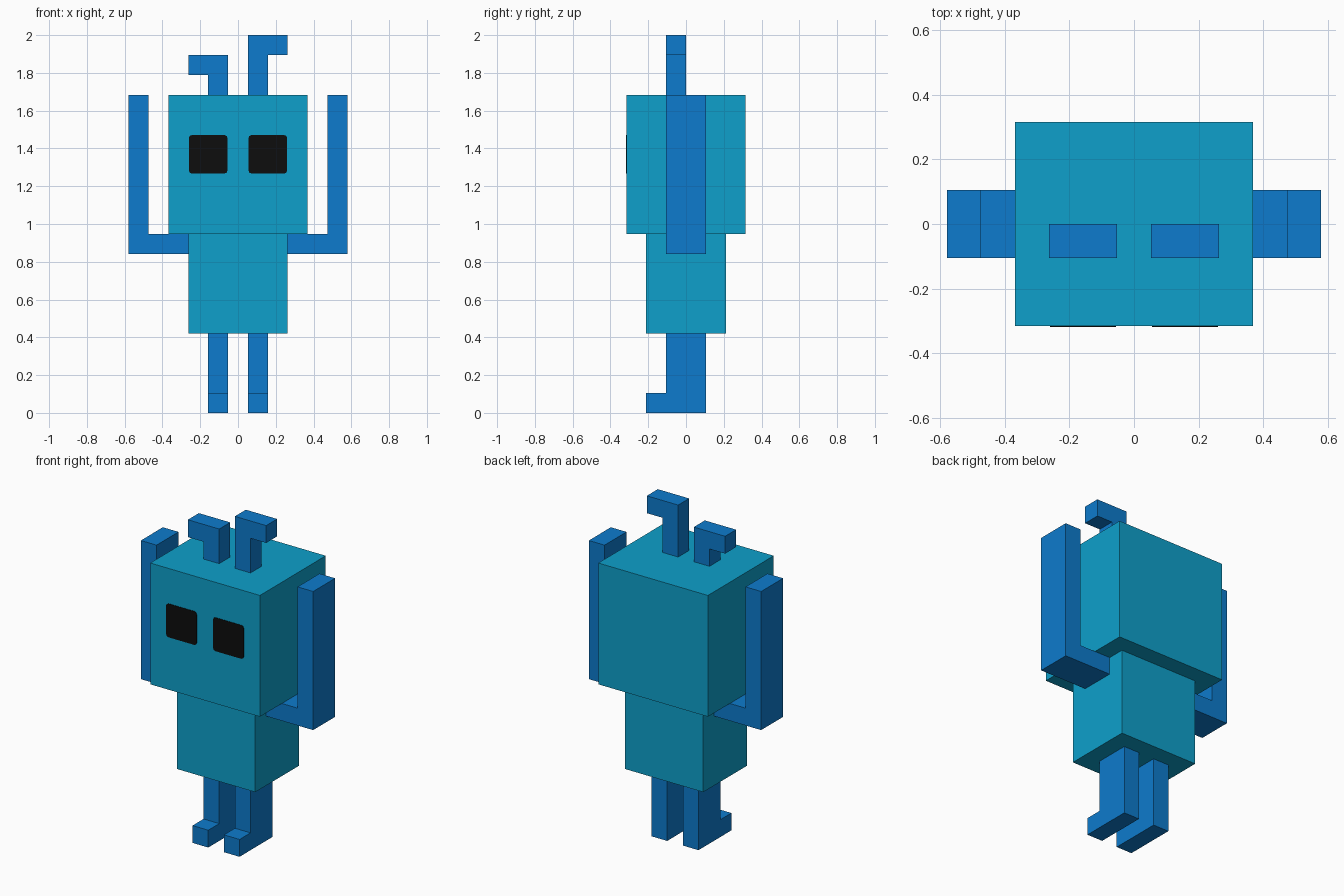
import bpy, bmesh
from mathutils import Vector

if "Cube" in bpy.data.objects:
    bpy.data.objects.remove(bpy.data.objects["Cube"])

U = 2 / 19  # the model sits on a grid 19 units tall


def material(name, rgb):
    m = bpy.data.materials.new(name)
    m.diffuse_color = (*rgb, 1)
    m.use_nodes = True
    m.node_tree.nodes["Principled BSDF"].inputs["Base Color"].default_value = m.diffuse_color
    return m


TEAL = material("teal", (0.0044, 0.352, 0.597))
BLUE = material("blue", (0.004, 0.198, 0.610))
BLACK = material("black", (0.004, 0.004, 0.004))


def finish(name, bm, mat):
    bmesh.ops.recalc_face_normals(bm, faces=bm.faces)
    me = bpy.data.meshes.new(name)
    bm.to_mesh(me)
    bm.free()
    me.materials.append(mat)
    ob = bpy.data.objects.new(name, me)
    bpy.context.collection.objects.link(ob)
    return ob


def box(name, lo, hi, mat, round_corners=0):
    """Box between two corners in grid units; optionally round the edges along y."""
    lo, hi = Vector(lo) * U, Vector(hi) * U
    bm = bmesh.new()
    bmesh.ops.create_cube(bm, size=1)
    for v in bm.verts:
        v.co = (lo + hi) / 2 + v.co * (hi - lo)
    if round_corners:
        edges = [e for e in bm.edges
                 if abs(e.verts[0].co.y - e.verts[1].co.y) > 1e-5]
        bmesh.ops.bevel(bm, geom=edges, offset=round_corners, segments=2,
                        profile=0.5, affect='EDGES')
    return finish(name, bm, mat)


def prism(name, profile, axis, start, end, mat):
    """Extrude a profile (x,z for axis 'y'; y,z for axis 'x') in grid units."""
    place = (lambda a, b: (a, start, b)) if axis == 'y' else (lambda a, b: (start, a, b))
    bm = bmesh.new()
    face = bm.faces.new([bm.verts.new(Vector(place(a, b)) * U) for a, b in profile])
    moved = bmesh.ops.extrude_face_region(bm, geom=[face])["geom"]
    shift = Vector((0, end - start, 0) if axis == 'y' else (end - start, 0, 0)) * U
    bmesh.ops.translate(bm, vec=shift,
                        verts=[g for g in moved if isinstance(g, bmesh.types.BMVert)])
    return finish(name, bm, mat)


# Head and body
box("head", (-3.5, -3, 9), (3.5, 3, 16), TEAL)
box("body", (-2.5, -2, 4), (2.5, 2, 9), TEAL)

for side, s, top in (("left", -1, 18), ("right", 1, 19)):
    # Raised L-shaped arm
    arm = [(2.5, 8), (5.5, 8), (5.5, 16), (4.5, 16), (4.5, 9), (2.5, 9)]
    prism(side + "_arm", [(s * x, z) for x, z in arm], 'y', -1, 1, BLUE)

    # Leg with a foot pointing forward
    leg = [(-2, 0), (1, 0), (1, 4), (-1, 4), (-1, 1), (-2, 1)]
    prism(side + "_leg", leg, 'x', s * 0.5, s * 1.5, BLUE)

    # Hooked antenna, taller on the right
    antenna = [(0.5, 16), (1.5, 16), (1.5, top - 1), (2.5, top - 1), (2.5, top), (0.5, top)]
    prism(side + "_antenna", [(s * x, z) for x, z in antenna], 'y', -1, 0, BLUE)

    # Eye plate with slightly rounded corners
    x0, x1 = sorted((s * 0.53, s * 2.47))
    box(side + "_eye", (x0, -3.03, 12.04), (x1, -2.98, 13.97), BLACK, round_corners=0.015)
